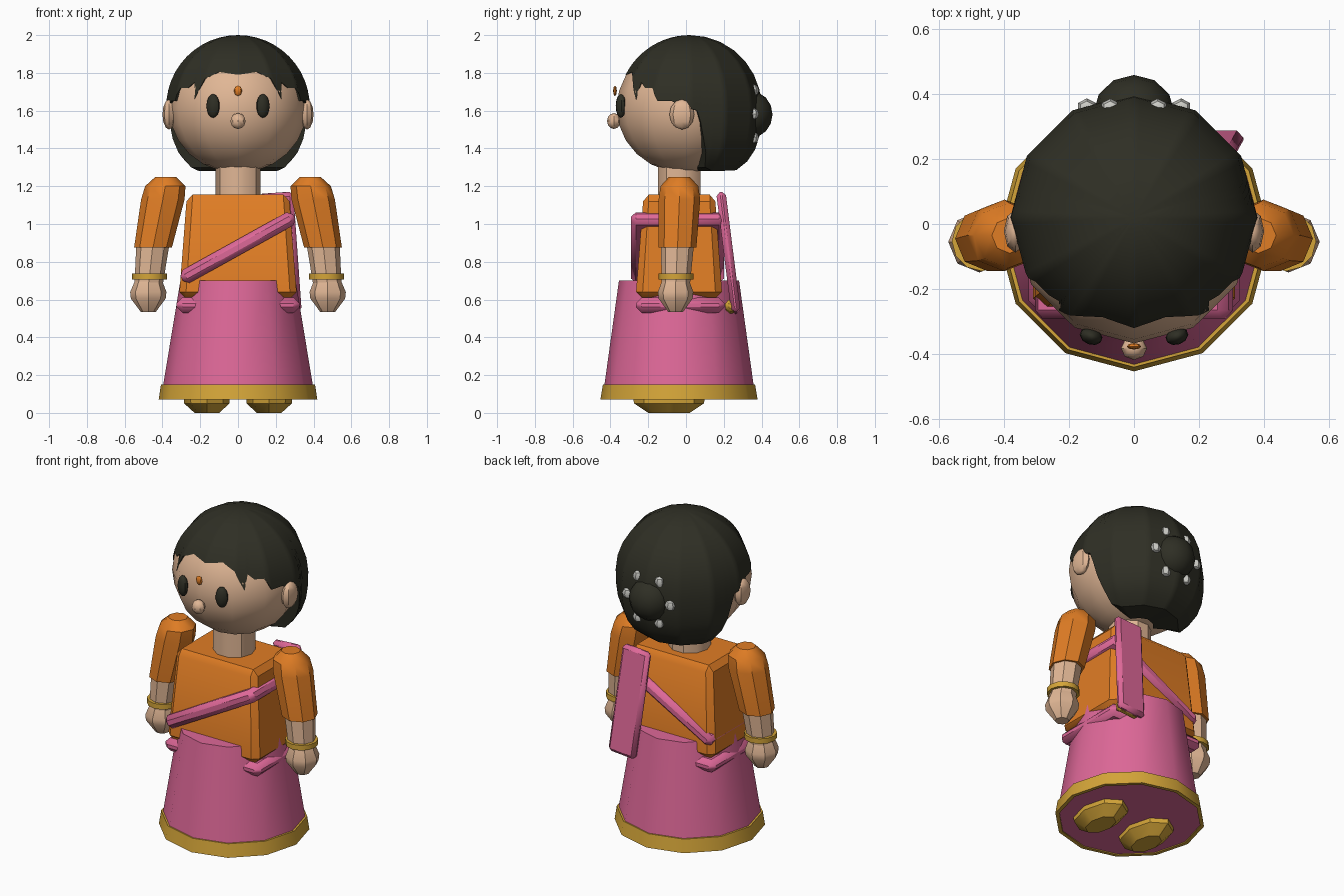
import bpy, bmesh, math
from mathutils import Matrix, Vector

if "Cube" in bpy.data.objects:
    bpy.data.objects.remove(bpy.data.objects["Cube"])


def material(name, rgb):
    m = bpy.data.materials.new(name)
    m.diffuse_color = (*rgb, 1)
    m.use_nodes = True
    m.node_tree.nodes["Principled BSDF"].inputs["Base Color"].default_value = m.diffuse_color
    return m


SKIN = material("skin", (0.75, 0.47, 0.30))
ORANGE = material("orange cloth", (0.745, 0.205, 0.018))
PINK = material("pink cloth", (0.73, 0.138, 0.314))
GOLD = material("gold trim", (0.66, 0.376, 0.04))
HAIR = material("dark hair", (0.028, 0.028, 0.018))
WHITE = material("white petals", (0.62, 0.62, 0.58))


def finish(name, bm, mat):
    bmesh.ops.recalc_face_normals(bm, faces=bm.faces)
    me = bpy.data.meshes.new(name)
    bm.to_mesh(me)
    bm.free()
    me.materials.append(mat)
    ob = bpy.data.objects.new(name, me)
    bpy.context.collection.objects.link(ob)
    return ob


def ball(name, mat, loc, size, segs=8, rings=6, rot=None):
    bm = bmesh.new()
    mtx = Matrix.Translation(loc) @ (rot or Matrix()) @ Matrix.Diagonal((*size, 1))
    bmesh.ops.create_uvsphere(bm, u_segments=segs, v_segments=rings, radius=1, matrix=mtx)
    return finish(name, bm, mat)


def box(name, mat, loc, size, bevel, rot=None):
    bm = bmesh.new()
    bmesh.ops.create_cube(bm, size=1, matrix=Matrix.Diagonal((*size, 1)))
    bmesh.ops.bevel(bm, geom=bm.edges[:], offset=bevel, segments=1, affect='EDGES')
    bmesh.ops.transform(bm, matrix=Matrix.Translation(loc) @ (rot or Matrix()), verts=bm.verts)
    return finish(name, bm, mat)


def loft(name, mat, rings, sides, closed=False):
    """Rings of (x, y, z, radius x, radius y) joined into a tube."""
    bm = bmesh.new()
    loops = []
    for x, y, z, rx, ry in rings:
        loops.append([bm.verts.new((x + rx * math.cos(math.tau * i / sides),
                                    y + ry * math.sin(math.tau * i / sides), z))
                      for i in range(sides)])
    pairs = list(zip(loops, loops[1:]))
    if closed:
        pairs.append((loops[-1], loops[0]))
    else:
        bm.faces.new(loops[0])
        bm.faces.new(loops[-1])
    for a, b in pairs:
        for i in range(sides):
            j = (i + 1) % sides
            bm.faces.new((a[i], a[j], b[j], b[i]))
    return finish(name, bm, mat)


# Head, nose, forehead dot, neck
ball("head", SKIN, (0, -0.005, 1.615), (0.365, 0.362, 0.345), 12, 12)
ball("nose", SKIN, (0, -0.382, 1.545), (0.04, 0.036, 0.042), 8, 6)
ball("forehead_dot", ORANGE, (0, -0.376, 1.705), (0.022, 0.01, 0.028), 8, 4)
loft("neck", SKIN, [(0, -0.035, 1.12, 0.118, 0.118), (0, -0.035, 1.34, 0.118, 0.118)], 10)

# Hair cap: a twelve-sided dome that runs down to a jagged hairline
# (degrees from the front, height)
HAIRLINE = [(0, 1.79), (18, 1.805), (30, 1.77), (33, 1.73), (39, 1.66), (42, 1.75),
            (48, 1.72), (57, 1.72), (63, 1.65), (75, 1.65), (81, 1.63), (96, 1.60),
            (99, 1.54), (102, 1.45), (105, 1.38), (108, 1.30), (120, 1.28), (180, 1.285)]


def hairline(deg):
    deg = min(deg, 360 - deg)
    for (a, za), (b, zb) in zip(HAIRLINE, HAIRLINE[1:]):
        if deg <= b:
            return za + (zb - za) * (deg - a) / (b - a)


def hair_radius(z):
    d, p = (z - 1.62) / 0.38, 2 if z > 1.62 else 2.8
    return 0.38 * max(0, 1 - abs(d) ** p) ** (1 / p)


bm = bmesh.new()
top = bm.verts.new((0, 0.02, 2.0))
columns = []
for deg in range(0, 360, 3):
    facet = math.cos(math.radians(15)) / math.cos(math.radians(deg % 30 - 15))
    end = math.acos((hairline(deg) - 1.62) / 0.38)
    pts = [(1.62 + 0.38 * math.cos(end * k / 12), 1) for k in range(1, 13)]
    pts.append((pts[-1][0], 0.4))
    col = []
    for z, f in pts:
        r = hair_radius(z) * facet * f
        a = math.radians(deg)
        col.append(bm.verts.new((r * math.sin(a), 0.02 - r * math.cos(a), z)))
    columns.append(col)
for i, a in enumerate(columns):
    b = columns[(i + 1) % len(columns)]
    bm.faces.new((top, a[0], b[0]))
    for k in range(len(a) - 1):
        bm.faces.new((a[k], a[k + 1], b[k + 1], b[k]))
finish("hair", bm, HAIR)

# Bun with a ring of flowers
ball("hair_bun", HAIR, (0, 0.34, 1.58), (0.125, 0.118, 0.125), 12, 8)
for i in range(6):
    a = math.tau * i / 6
    ball(f"bun_flower_{i + 1}", WHITE,
         (0.145 * math.cos(a), 0.358, 1.583 + 0.145 * math.sin(a)), (0.032, 0.028, 0.032), 6, 4)

# Torso, waistband and diagonal sash
torso = box("torso", ORANGE, (0, -0.037, 0.88), (0.62, 0.455, 0.55), 0.035)
for v in torso.data.vertices:
    if v.co.z > 1.1:
        v.co.x *= 0.88
        v.co.y = -0.03 + (v.co.y + 0.03) * 0.84
box("waistband", PINK, (0, -0.03, 0.57), (0.65, 0.47, 0.08), 0.03)
box("diagonal_sash", PINK, (0, -0.045, 0.875), (0.68, 0.49, 0.078), 0.025,
    Matrix.Rotation(-math.radians(29), 4, 'Y'))

# Hanging cloth at the back, with gold end
lo, hi = Vector((0.245, 0.265, 0.53)), Vector((0.2, 0.185, 1.165))
tilt = (hi - lo).to_track_quat('Z', 'Y').to_matrix().to_4x4()
xaxis = Vector((1, 0, 0))
zaxis = (hi - lo).normalized()
yaxis = zaxis.cross(xaxis).normalized()
xaxis = yaxis.cross(zaxis)
tilt = Matrix((xaxis, yaxis, zaxis)).transposed().to_4x4()
box("hanging_cloth", PINK, (lo + hi) / 2, (0.185, 0.05, (hi - lo).length), 0.02, tilt)
box("hanging_cloth_trim", GOLD, (0.245, 0.238, 0.563), (0.15, 0.06, 0.065), 0.02, tilt)

# Skirt and hem
loft("skirt", PINK, [(0, -0.037, 0.075, 0.408, 0.405), (0, -0.037, 0.70, 0.305, 0.318)], 12)
loft("skirt_hem", GOLD, [(0, -0.037, 0.07, 0.42, 0.416), (0, -0.037, 0.15, 0.408, 0.403),
                         (0, -0.037, 0.15, 0.385, 0.38), (0, -0.037, 0.07, 0.398, 0.394)],
     12, closed=True)

# Paired parts
for s, side in ((-1, "left"), (1, "right")):
    ball(f"{side}_ear", SKIN, (s * 0.365, -0.022, 1.58), (0.035, 0.066, 0.08), 8, 6)
    ball(f"{side}_eye", HAIR, (s * 0.132, -0.345, 1.625), (0.036, 0.026, 0.063), 10, 8,
         Matrix.Rotation(s * 0.35, 4, 'Z'))
    loft(f"{side}_sleeve", ORANGE, [(s * 0.382, -0.035, 1.25, 0.055, 0.055),
                                    (s * 0.385, -0.035, 1.2, 0.107, 0.1),
                                    (s * 0.398, -0.035, 1.13, 0.115, 0.11),
                                    (s * 0.45, -0.045, 0.875, 0.1, 0.1)], 8)
    loft(f"{side}_forearm", SKIN, [(s * 0.45, -0.045, 0.9, 0.088, 0.088),
                                   (s * 0.475, -0.055, 0.66, 0.074, 0.074)], 8)
    loft(f"{side}_hand", SKIN, [(s * 0.473, -0.055, 0.705, 0.07, 0.07),
                                (s * 0.475, -0.055, 0.64, 0.096, 0.094),
                                (s * 0.475, -0.055, 0.605, 0.092, 0.09),
                                (s * 0.475, -0.055, 0.535, 0.04, 0.04)], 8)
    loft(f"{side}_bangle", GOLD, [(s * 0.468, -0.053, 0.707, 0.092, 0.092),
                                  (s * 0.468, -0.053, 0.738, 0.092, 0.092),
                                  (s * 0.468, -0.053, 0.738, 0.07, 0.07),
                                  (s * 0.468, -0.053, 0.707, 0.07, 0.07)], 12, closed=True)
    loft(f"{side}_shoe", GOLD, [(s * 0.165, -0.09, 0.0, 0.065, 0.11),
                                (s * 0.165, -0.09, 0.05, 0.12, 0.185),
                                (s * 0.165, -0.09, 0.085, 0.122, 0.19)], 8)

# Soft shading across shallow edges, crisp elsewhere
for ob in bpy.context.collection.objects:
    ob.select_set(True)
    bpy.context.view_layer.objects.active = ob
bpy.ops.object.shade_smooth_by_angle(angle=math.radians(36))
